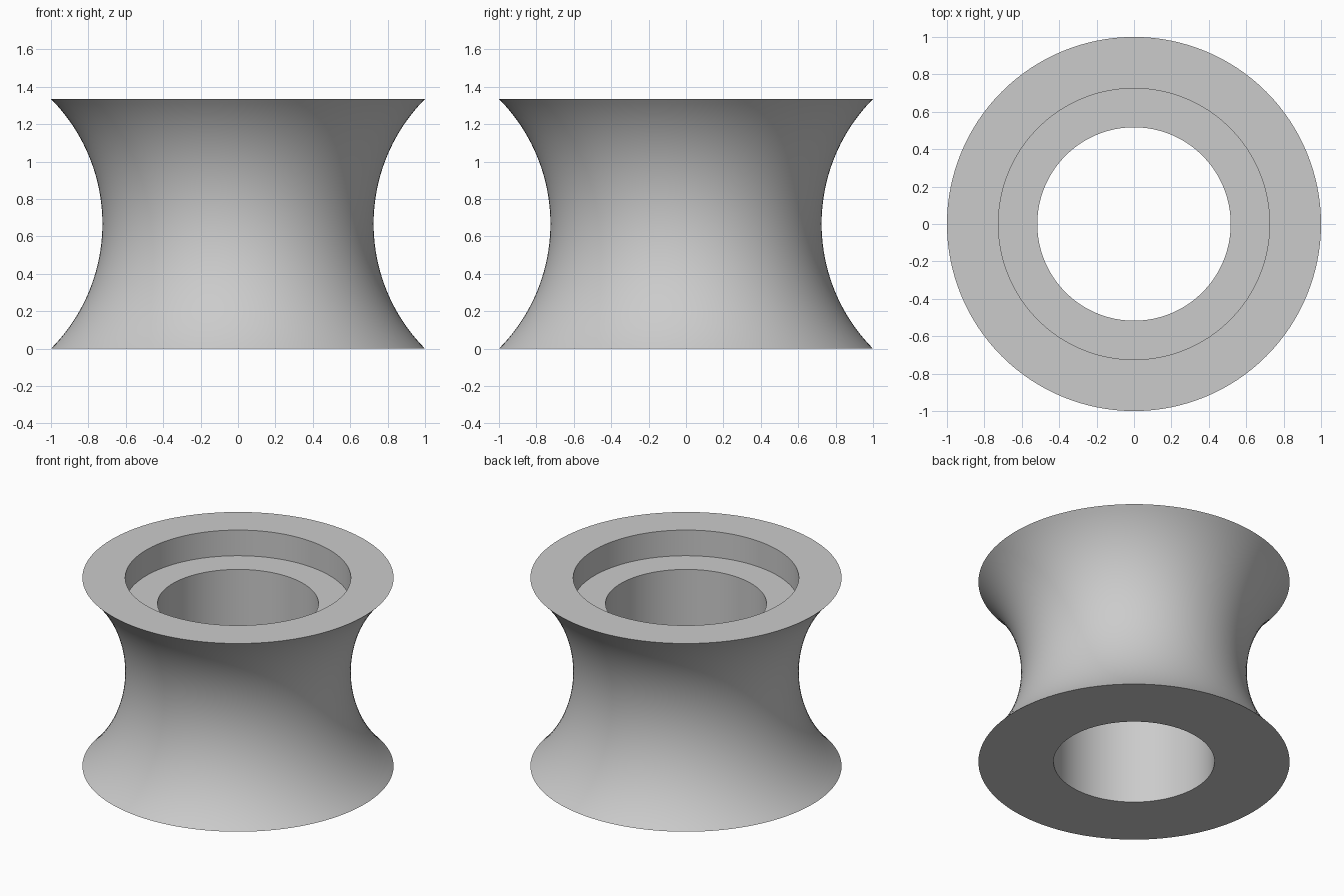
import bpy
import bmesh
import math

default = bpy.data.objects.get("Cube")
if default:
    bpy.data.objects.remove(default, do_unlink=True)

HEIGHT = 1.335
RIM, WAIST = 1.0, 0.725
BORE, RECESS = 0.517, 0.725
LEDGE_Z = 1.153
SEGMENTS, ARC_STEPS = 128, 40

# Plain grey material
grey = bpy.data.materials.new("grey")
grey.use_nodes = True
colour = (0.6, 0.6, 0.6, 1.0)
grey.diffuse_color = colour
grey.node_tree.nodes["Principled BSDF"].inputs["Base Color"].default_value = colour

# Concave outer wall: a circular arc from bottom rim to top rim
half, sag = HEIGHT / 2, RIM - WAIST
radius = (half ** 2 + sag ** 2) / (2 * sag)
sweep = math.asin(half / radius)
profile = []
for i in range(ARC_STEPS + 1):
    a = sweep * (2 * i / ARC_STEPS - 1)
    profile.append((WAIST + radius * (1 - math.cos(a)), half + radius * math.sin(a)))

# Top recess, ledge and through bore
profile += [(RECESS, HEIGHT), (RECESS, LEDGE_Z), (BORE, LEDGE_Z), (BORE, 0)]

# Revolve the closed profile around the z axis
bm = bmesh.new()
rings = []
for s in range(SEGMENTS):
    t = 2 * math.pi * s / SEGMENTS
    rings.append([bm.verts.new((r * math.cos(t), r * math.sin(t), z)) for r, z in profile])
for s in range(SEGMENTS):
    here, there = rings[s], rings[(s + 1) % SEGMENTS]
    for i in range(len(profile)):
        j = (i + 1) % len(profile)
        bm.faces.new((here[i], there[i], there[j], here[j]))
bmesh.ops.recalc_face_normals(bm, faces=bm.faces)

mesh = bpy.data.meshes.new("grooved_roller")
bm.to_mesh(mesh)
bm.free()
mesh.materials.append(grey)
roller = bpy.data.objects.new("grooved_roller", mesh)
bpy.context.collection.objects.link(roller)

# Smooth walls with crisp rims
bpy.ops.object.select_all(action="DESELECT")
roller.select_set(True)
bpy.context.view_layer.objects.active = roller
bpy.ops.object.shade_smooth_by_angle(angle=math.radians(30))
